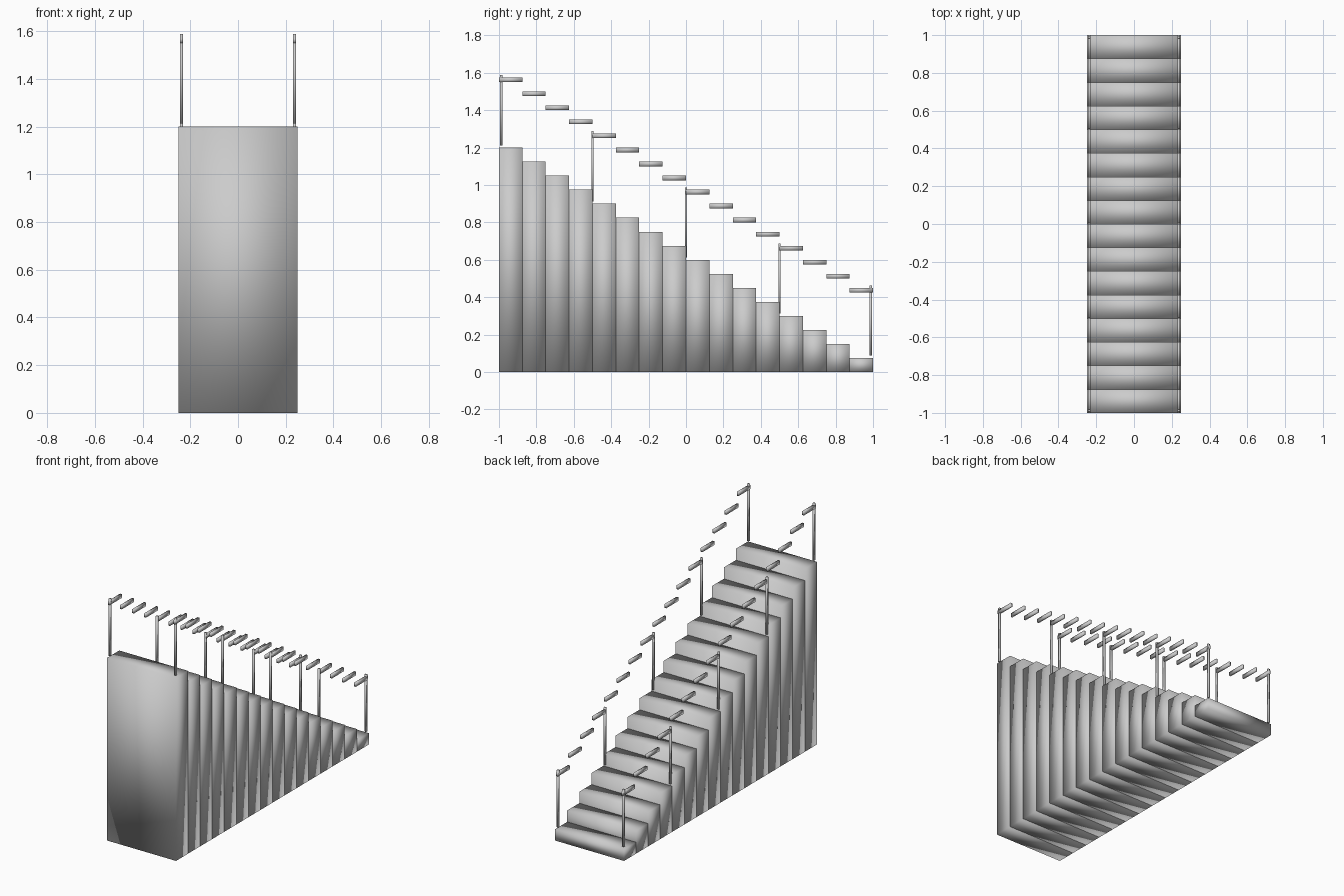
import bpy

if "Cube" in bpy.data.objects:
    bpy.data.objects.remove(bpy.data.objects["Cube"])

STEPS = 16
DEPTH = 2.0 / STEPS
RISE = 0.075
RAIL_X = 0.2375


def box(name, center, size):
    bpy.ops.mesh.primitive_cube_add(size=1, location=center)
    ob = bpy.context.object
    ob.name = name
    ob.scale = size
    bpy.ops.object.transform_apply(location=False, rotation=False, scale=True)
    bpy.ops.object.shade_smooth()
    return ob


def step_top(i):
    return RISE * (STEPS - i)


# Solid steps, tallest at the front
for i in range(STEPS):
    y = -1 + DEPTH * (i + 0.5)
    top = step_top(i)
    box(f"step_{i + 1}", (0, y, top / 2), (0.5, DEPTH, top))

for side, x in (("left", -RAIL_X), ("right", RAIL_X)):
    # One level handrail segment above each step
    for i in range(STEPS):
        y = -1 + DEPTH * (i + 0.5)
        box(f"handrail_{side}_{i + 1}", (x, y, step_top(i) + 0.3625),
            (0.0125, DEPTH, 0.025))
    # Posts at both ends and every fourth step
    for i, y in ((0, -0.9875), (4, -0.5), (8, 0), (12, 0.5), (15, 0.9875)):
        box(f"post_{side}_{i + 1}", (x, y, step_top(i) + 0.2),
            (0.0125, 0.0125, 0.375))
